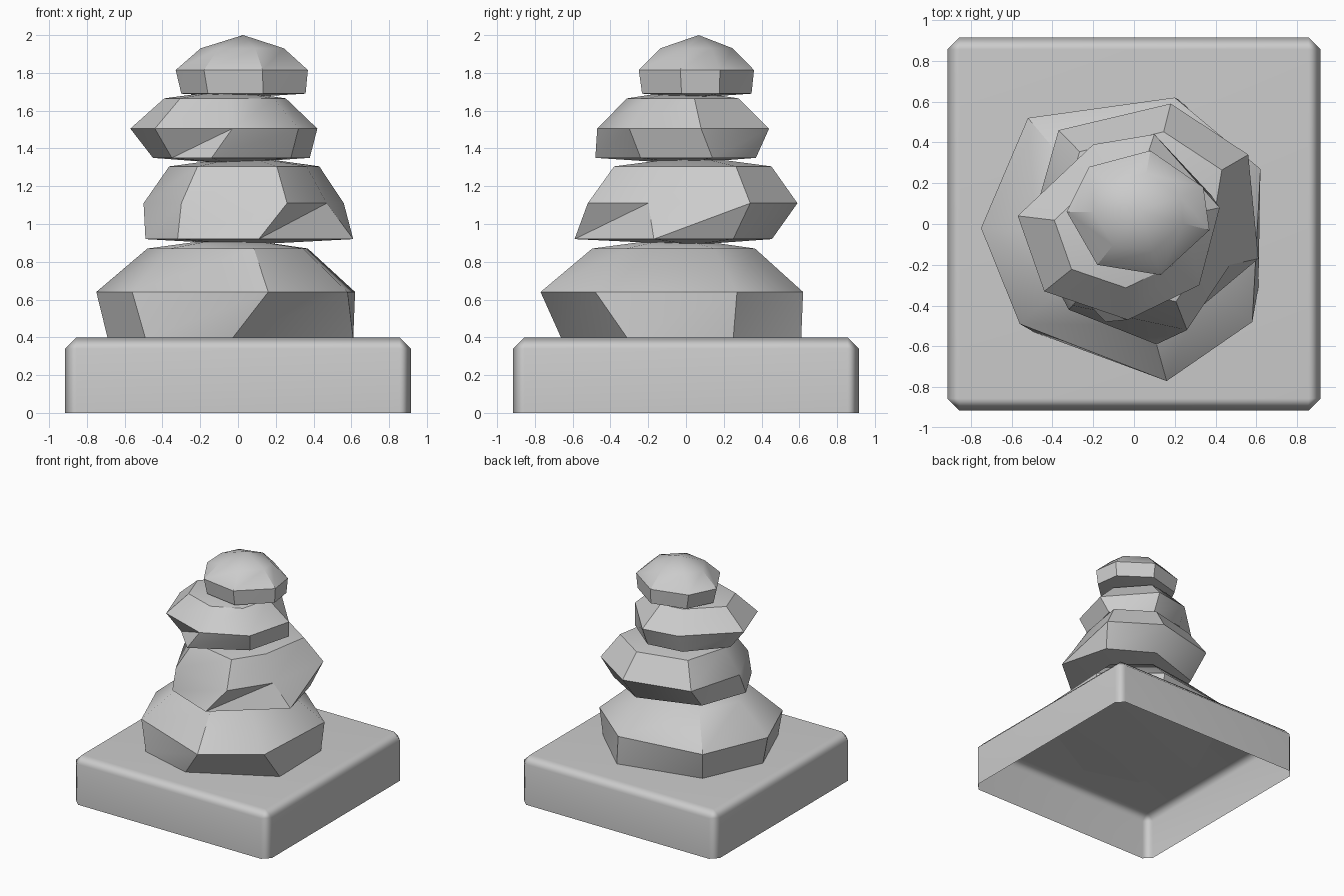
import bpy, bmesh, math
from mathutils import Vector

if "Cube" in bpy.data.objects:
    bpy.data.objects.remove(bpy.data.objects["Cube"])


def add_object(name, bm, angle):
    bmesh.ops.recalc_face_normals(bm, faces=bm.faces)
    mesh = bpy.data.meshes.new(name)
    bm.to_mesh(mesh)
    bm.free()
    ob = bpy.data.objects.new(name, mesh)
    bpy.context.collection.objects.link(ob)
    bpy.ops.object.select_all(action='DESELECT')
    ob.select_set(True)
    bpy.context.view_layer.objects.active = ob
    bpy.ops.object.shade_smooth_by_angle(angle=math.radians(angle))
    return ob


def stone(name, middle, bottom, shrink, upper_z, heights):
    """Seven-sided pebble: bottom pole, low ring, middle ring, upper ring, top pole."""
    pole_z, low_z, mid_z, high_z, top_z = heights
    bm = bmesh.new()
    centre = sum((Vector(p) for p in middle), Vector((0, 0))) / len(middle)
    upper = [centre + (Vector(p) - centre) * shrink for p in middle]
    rings = [[bm.verts.new((p[0], p[1], z)) for p in pts]
             for pts, z in ((bottom, low_z), (middle, mid_z), (upper, high_z))]
    n = len(middle)
    base = bm.verts.new((centre.x, centre.y, pole_z))
    top = bm.verts.new((centre.x + upper_z[0], centre.y + upper_z[1], top_z))
    for i in range(n):
        j = (i + 1) % n
        bm.faces.new((base, rings[0][i], rings[0][j]))
        bm.faces.new((top, rings[2][j], rings[2][i]))
        for low, high in zip(rings, rings[1:]):
            bm.faces.new((high[i], low[j], low[i]))
            bm.faces.new((high[i], high[j], low[j]))
    return add_object(name, bm, 36)


# Plinth: chamfered slab, open underneath
bm = bmesh.new()
bmesh.ops.create_cube(bm, size=1)
for v in bm.verts:
    v.co = (v.co.x * 1.83, v.co.y * 1.83, (v.co.z + 0.5) * 0.4)
floor = [f for f in bm.faces if f.calc_center_median().z < 0.01]
bmesh.ops.delete(bm, geom=floor, context='FACES')
edges = [e for e in bm.edges if max(v.co.z for v in e.verts) > 0.1]
bmesh.ops.bevel(bm, geom=edges, offset=0.06, segments=1, affect='EDGES', profile=0.5)
plinth = add_object("plinth", bm, 60)
plinth.modifiers.new("weighted", 'WEIGHTED_NORMAL').keep_sharp = True

# Stacked stones, from the ground up (rings run clockwise)
stone("stone_bottom",
      [(.58, -.48), (.16, -.77), (-.56, -.49), (-.75, -.02), (-.52, .52), (.2, .62), (.62, .27)],
      [(.61, -.31), (-.03, -.66), (-.49, -.53), (-.69, -.04), (-.47, .45), (.22, .61), (.6, .25)],
      0.62, (0, 0), (.37, .395, .64, .87, .93))

stone("stone_lower",
      [(.47, -.2), (.26, -.52), (-.3, -.4), (-.5, 0), (-.37, .46), (.18, .59), (.56, .34)],
      [(.61, -.17), (.11, -.59), (-.32, -.42), (-.49, -.1), (-.35, .29), (.15, .455), (.5, .25)],
      0.75, (0, 0), (.89, .92, 1.11, 1.305, 1.36))

stone("stone_upper",
      [(.42, .08), (.32, -.3), (-.03, -.47), (-.44, -.33), (-.57, .04), (-.2, .39), (.1, .44)],
      [(.38, .14), (.28, -.24), (-.14, -.48), (-.35, -.26), (-.45, .05), (-.2, .33), (.1, .37)],
      0.65, (0, 0), (1.32, 1.35, 1.505, 1.665, 1.71))

top_ring = [(.37, -.03), (.13, -.25), (-.18, -.2), (-.33, .06), (-.22, .28), (.08, .36), (.34, .18)]
stone("stone_top", top_ring,
      [(x * .94 + .01, y * .95 + .005) for x, y in top_ring],
      0.63, (0, .01), (1.67, 1.69, 1.815, 1.93, 2.0))
